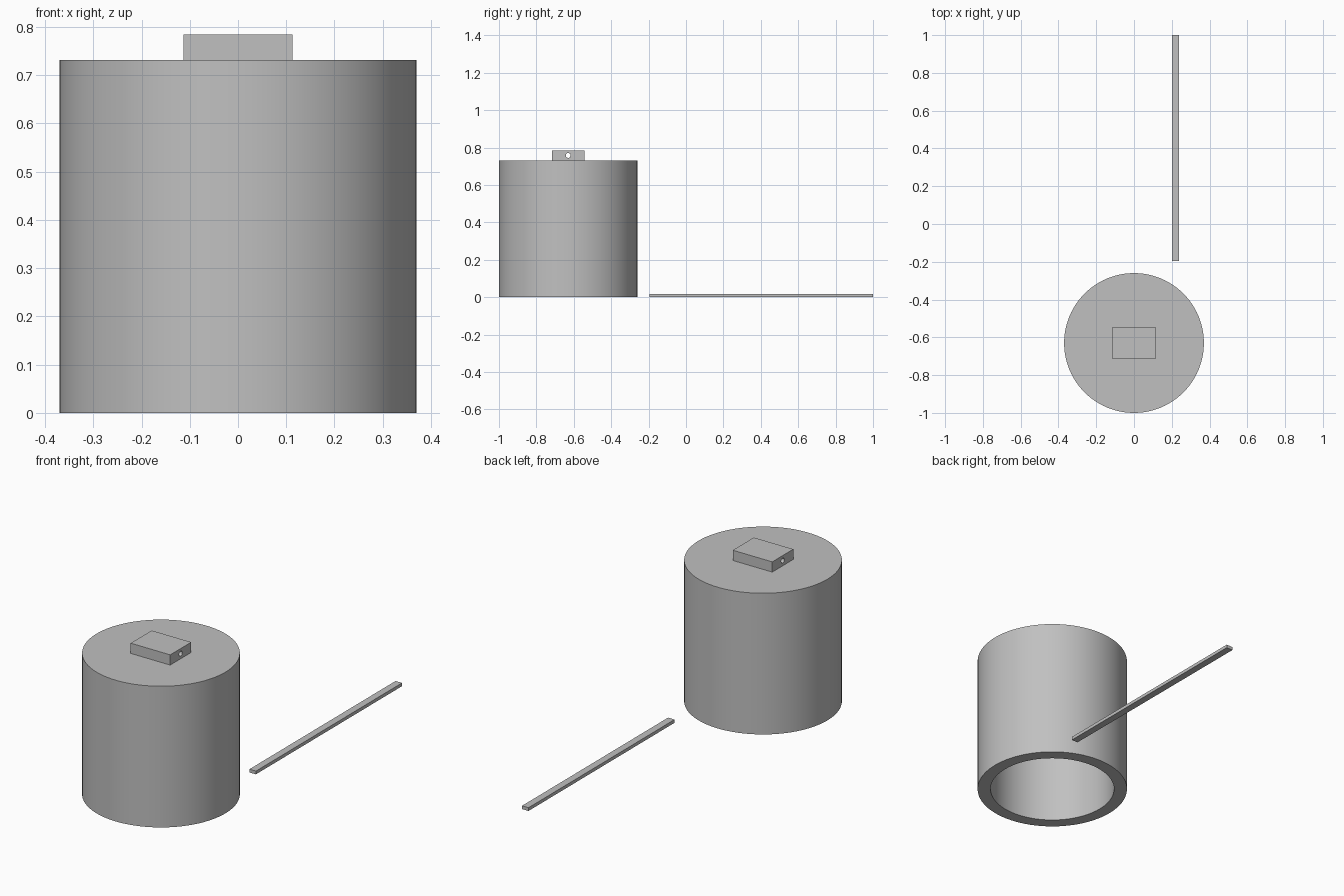
import bpy, bmesh, math
from mathutils import Matrix

if "Cube" in bpy.data.objects:
    bpy.data.objects.remove(bpy.data.objects["Cube"])

CY = -0.63            # y of the canister axis
R, WALL, H = 0.37, 0.064, 0.731

grey = bpy.data.materials.new("light grey")
grey.diffuse_color = (0.53, 0.53, 0.53, 1)
grey.use_nodes = True
grey.node_tree.nodes["Principled BSDF"].inputs["Base Color"].default_value = grey.diffuse_color


def add_object(name, bm, smooth=False):
    bmesh.ops.recalc_face_normals(bm, faces=bm.faces[:])
    me = bpy.data.meshes.new(name)
    bm.to_mesh(me)
    bm.free()
    ob = bpy.data.objects.new(name, me)
    bpy.context.collection.objects.link(ob)
    me.materials.append(grey)
    if smooth:
        bpy.ops.object.select_all(action='DESELECT')
        ob.select_set(True)
        bpy.context.view_layer.objects.active = ob
        bpy.ops.object.shade_smooth_by_angle(angle=math.radians(30))
    return ob


def box(name, x0, x1, y0, y1, z0, z1):
    bm = bmesh.new()
    m = (Matrix.Translation(((x0 + x1) / 2, (y0 + y1) / 2, (z0 + z1) / 2))
         @ Matrix.Diagonal((x1 - x0, y1 - y0, z1 - z0, 1)))
    bmesh.ops.create_cube(bm, size=1, matrix=m)
    return add_object(name, bm)


# Hollow canister, open at the bottom: rings joined from inner roof to outer top
SEG = 96
bm = bmesh.new()
rings = []
for r, z in [(R - WALL, H - WALL), (R - WALL, 0), (R, 0), (R, H)]:
    rings.append([bm.verts.new((r * math.cos(2 * math.pi * i / SEG),
                                CY + r * math.sin(2 * math.pi * i / SEG), z))
                  for i in range(SEG)])
for a, b in zip(rings, rings[1:]):
    for i in range(SEG):
        j = (i + 1) % SEG
        bm.faces.new((a[i], a[j], b[j], b[i]))
bm.faces.new(rings[0])
bm.faces.new(rings[-1])
add_object("canister", bm, smooth=True)

# Lug on the lid with a cross hole along x
lug = box("top_lug", -0.113, 0.113, CY - 0.086, CY + 0.086, H, 0.784)
bm = bmesh.new()
bmesh.ops.create_cone(bm, cap_ends=True, segments=32, radius1=0.013, radius2=0.013,
                      depth=0.4, matrix=Matrix.Translation((0, CY, 0.758))
                      @ Matrix.Rotation(math.pi / 2, 4, 'Y'))
cutter = add_object("lug_hole_cutter", bm, smooth=True)
cutter.hide_render = True
cutter.hide_viewport = True
cut = lug.modifiers.new("cross hole", 'BOOLEAN')
cut.operation = 'DIFFERENCE'
cut.solver = 'EXACT'
cut.object = cutter

# Long flat bar lying on the ground
box("flat_bar", 0.202, 0.239, -0.195, 1.0, 0, 0.017)
